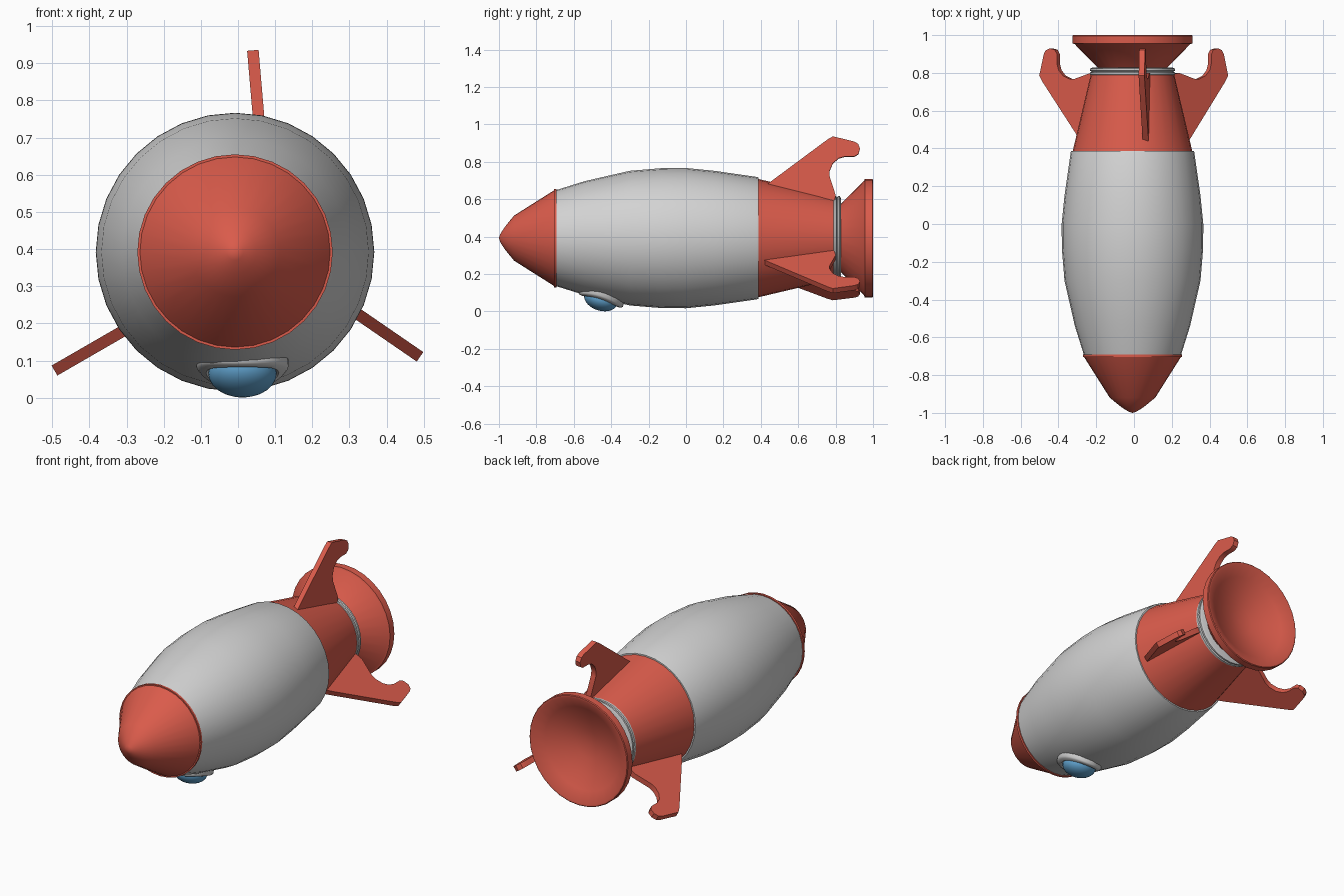
import bpy, bmesh, math
from mathutils import Vector, Matrix

if "Cube" in bpy.data.objects:
    bpy.data.objects.remove(bpy.data.objects["Cube"])

AX, AZ = -0.008, 0.392      # long axis of the rocket (runs along y)


def material(name, rgb):
    m = bpy.data.materials.new(name)
    m.diffuse_color = (*rgb, 1)
    m.use_nodes = True
    m.node_tree.nodes["Principled BSDF"].inputs["Base Color"].default_value = m.diffuse_color
    return m


RED = material("red", (0.70, 0.105, 0.07))
GREY = material("light grey", (0.65, 0.65, 0.65))
BLUE = material("blue glass", (0.12, 0.37, 0.63))


def finish(name, bm, mat, angle=35):
    bmesh.ops.remove_doubles(bm, verts=bm.verts, dist=1e-5)
    bmesh.ops.recalc_face_normals(bm, faces=bm.faces)
    me = bpy.data.meshes.new(name)
    bm.to_mesh(me)
    bm.free()
    me.materials.append(mat)
    ob = bpy.data.objects.new(name, me)
    bpy.context.collection.objects.link(ob)
    bpy.ops.object.select_all(action='DESELECT')
    ob.select_set(True)
    bpy.context.view_layer.objects.active = ob
    bpy.ops.object.shade_smooth_by_angle(angle=math.radians(angle))
    return ob


def lathe(name, profile, mat, n=32, angle=35, closed=False):
    """Revolve (y, radius) points around the long axis."""
    bm = bmesh.new()
    rings = []
    for y, r in profile:
        rings.append([bm.verts.new((AX + r * math.sin(2 * math.pi * i / n), y,
                                    AZ + r * math.cos(2 * math.pi * i / n)))
                      for i in range(n)])
    pairs = list(zip(rings, rings[1:]))
    if closed:
        pairs.append((rings[-1], rings[0]))
    for a, b in pairs:
        for i in range(n):
            j = (i + 1) % n
            bm.faces.new((a[i], a[j], b[j], b[i]))
    return finish(name, bm, mat, angle)


# Hull, nose cone and tail cone
lathe("hull", [(-0.70, 0), (-0.70, 0.255), (-0.54, 0.305), (-0.30, 0.360),
               (-0.13, 0.374), (0.0, 0.375), (0.15, 0.360), (0.38, 0.327),
               (0.387, 0.324), (0.387, 0)], GREY)
lathe("nose_cone", [(-1.0, 0), (-0.993, 0.022), (-0.97, 0.058), (-0.92, 0.120),
                    (-0.705, 0.256), (-0.705, 0.263), (-0.692, 0.263),
                    (-0.692, 0)], RED)
lathe("tail_cone", [(0.375, 0), (0.375, 0.319), (0.79, 0.221), (0.79, 0)], RED)

# Grey collar with two ridges
lathe("collar", [(0.785, 0), (0.785, 0.215), (0.791, 0.225), (0.802, 0.225),
                 (0.807, 0.216), (0.812, 0.225), (0.822, 0.225),
                 (0.828, 0.212), (0.828, 0)], GREY)

# Flared nozzle with a hollow bowl
lathe("nozzle", [(0.82, 0), (0.82, 0.175), (0.952, 0.306), (0.956, 0.317),
                 (0.996, 0.317), (1.0, 0.313), (1.0, 0.302), (0.965, 0.24),
                 (0.93, 0.16), (0.905, 0.08), (0.895, 0)], RED)

# Hooked fins: outline as (y, distance from the tip line)
FIN = [(0.40, -0.285), (0.45, -0.245), (0.755, -0.018), (0.785, 0.0),
       (0.90, -0.028), (0.92, -0.04), (0.93, -0.065), (0.922, -0.095),
       (0.90, -0.108), (0.85, -0.108), (0.815, -0.118), (0.785, -0.145),
       (0.768, -0.185), (0.768, -0.215), (0.80, -0.315), (0.785, -0.41)]


def fin(name, tip, degrees, half=0.0155):
    a = math.radians(degrees)
    out = Vector((math.cos(a), 0, math.sin(a)))
    side = Vector((-math.sin(a), 0, math.cos(a))) * half
    bm = bmesh.new()
    sides = []
    for s in (-1, 1):
        sides.append([bm.verts.new(Vector((tip[0], y, tip[1])) + out * d + side * s)
                      for y, d in FIN])
        bm.faces.new(sides[-1])
    for i in range(len(FIN)):
        j = (i + 1) % len(FIN)
        bm.faces.new((sides[0][i], sides[0][j], sides[1][j], sides[1][i]))
    finish(name, bm, RED)


fin("top_fin", (0.040, 0.935), 94.9)
fin("left_fin", (-0.494, 0.073), 210)
fin("right_fin", (0.490, 0.110), 325.5)

# Belly window: frame bent around the hull, and a glass dome
C = Vector((0.012, -0.455, 0.065))
TILT = Matrix.Rotation(math.radians(-17.5), 4, 'X')


def to_belly(bm):
    for v in bm.verts:
        p = TILT @ v.co
        p.z += v.co.x ** 2 / 0.67
        v.co = C + p


bm = bmesh.new()
section = [(0.090, 0.02), (0.124, 0.02), (0.124, -0.004), (0.116, -0.011),
           (0.098, -0.013), (0.090, -0.006)]
N = 28
loops = [[bm.verts.new((r * math.cos(2 * math.pi * i / N),
                        r * math.sin(2 * math.pi * i / N), z))
          for r, z in section] for i in range(N)]
for i in range(N):
    a, b = loops[i], loops[(i + 1) % N]
    for k in range(len(section)):
        m = (k + 1) % len(section)
        bm.faces.new((a[k], a[m], b[m], b[k]))
to_belly(bm)
finish("window_frame", bm, GREY, 50)

bm = bmesh.new()
bmesh.ops.create_uvsphere(bm, u_segments=28, v_segments=14, radius=1)
for v in bm.verts:
    v.co = C + TILT @ Vector((v.co.x * 0.092, v.co.y * 0.092, v.co.z * 0.061))
finish("window_dome", bm, BLUE, 60)
